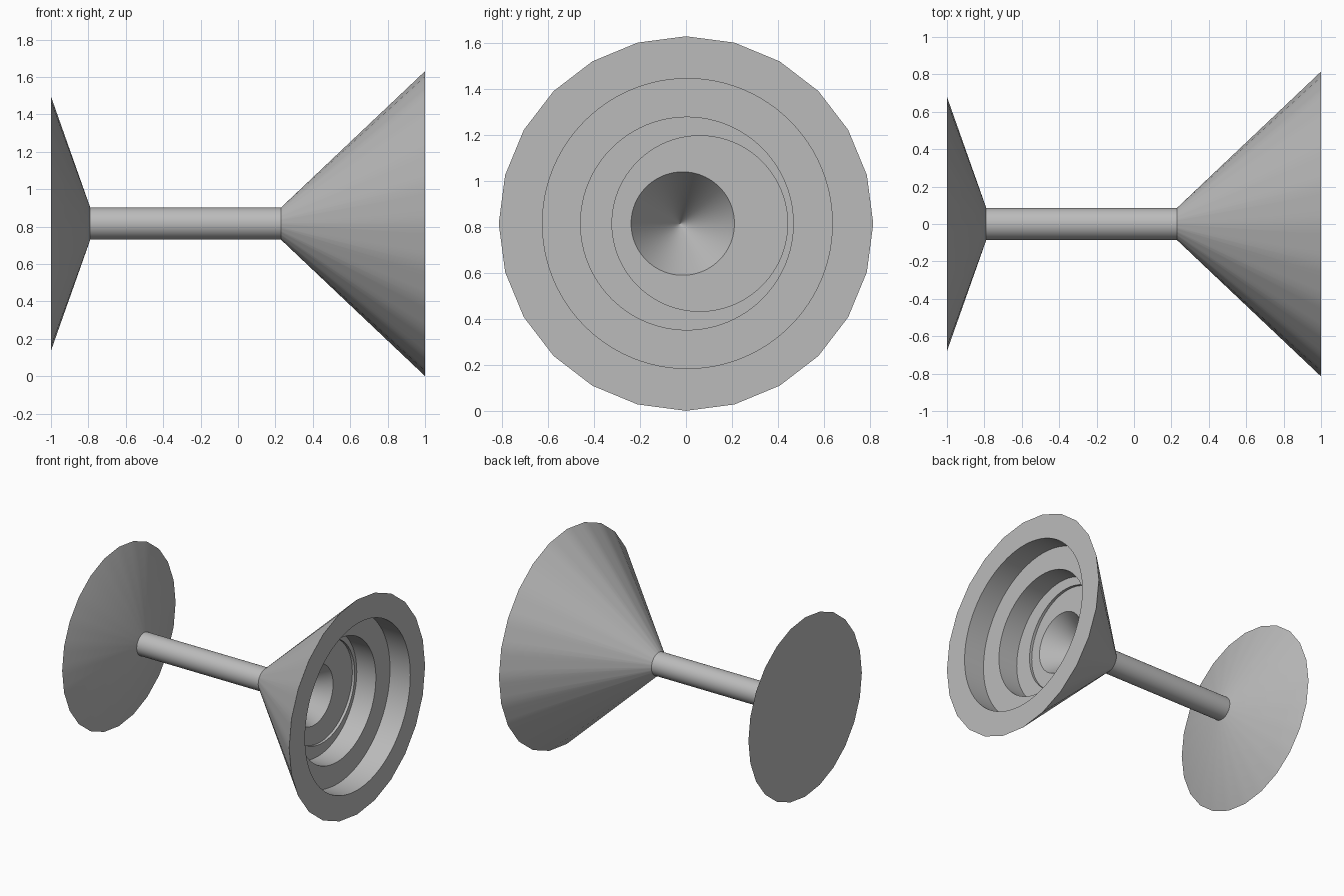
import bpy, bmesh
from math import cos, sin, pi, radians

if "Cube" in bpy.data.objects:
    bpy.data.objects.remove(bpy.data.objects["Cube"])

AXIS_Z = 0.816
SEGMENTS = 96

grey = bpy.data.materials.new("plain grey")
grey.use_nodes = True
GREY = (0.5, 0.5, 0.5, 1)
grey.diffuse_color = GREY
grey.node_tree.nodes["Principled BSDF"].inputs["Base Color"].default_value = GREY


def radius_at(angle, radius, sides):
    """Distance to the edge of a polygon, or of a circle when sides is 0."""
    if not sides:
        return radius
    half = pi / sides
    return radius * cos(half) / cos(angle % (2 * half) - half)


def loft(name, rings):
    """Skin rings of (x, y centre, radius, sides) set along the x axis."""
    bm = bmesh.new()
    loops = []
    for x, cy, radius, sides in rings:
        loop = []
        for i in range(SEGMENTS):
            a = 2 * pi * i / SEGMENTS
            r = radius_at(a, radius, sides)
            loop.append(bm.verts.new((x, cy + r * cos(a), AXIS_Z + r * sin(a))))
        loops.append(loop)
    for a, b in zip(loops, loops[1:]):
        for i in range(SEGMENTS):
            j = (i + 1) % SEGMENTS
            bm.faces.new((a[i], a[j], b[j], b[i]))
    bm.faces.new(loops[0])
    bm.faces.new(loops[-1])
    bmesh.ops.remove_doubles(bm, verts=bm.verts, dist=0.00001)
    bmesh.ops.recalc_face_normals(bm, faces=bm.faces)
    mesh = bpy.data.meshes.new(name)
    bm.to_mesh(mesh)
    bm.free()
    mesh.materials.append(grey)
    obj = bpy.data.objects.new(name, mesh)
    bpy.context.collection.objects.link(obj)
    bpy.ops.object.select_all(action="DESELECT")
    obj.select_set(True)
    bpy.context.view_layer.objects.active = obj
    bpy.ops.object.shade_smooth_by_angle(angle=radians(30))
    return obj


# Flared foot at the left end
loft("foot", [(-1, 0, 0.68, 24), (-0.79, 0, 0.086, 0)])

# Straight rod between foot and bell
loft("rod", [(-0.8, 0, 0.086, 0), (0.24, 0, 0.086, 0)])

# Bell with a stepped hollow and a conical pit at its centre
loft("bell", [
    (0.23, 0, 0.086, 0), (1, 0, 0.815, 24),
    (1, 0.006, 0.631, 0), (0.83, 0.006, 0.631, 0),
    (0.83, 0.004, 0.463, 0), (0.67, 0.004, 0.463, 0),
    (0.67, 0.06, 0.382, 0), (0.65, 0.06, 0.382, 0),
    (0.65, -0.014, 0.225, 0), (0.3, -0.026, 0.001, 0),
])
